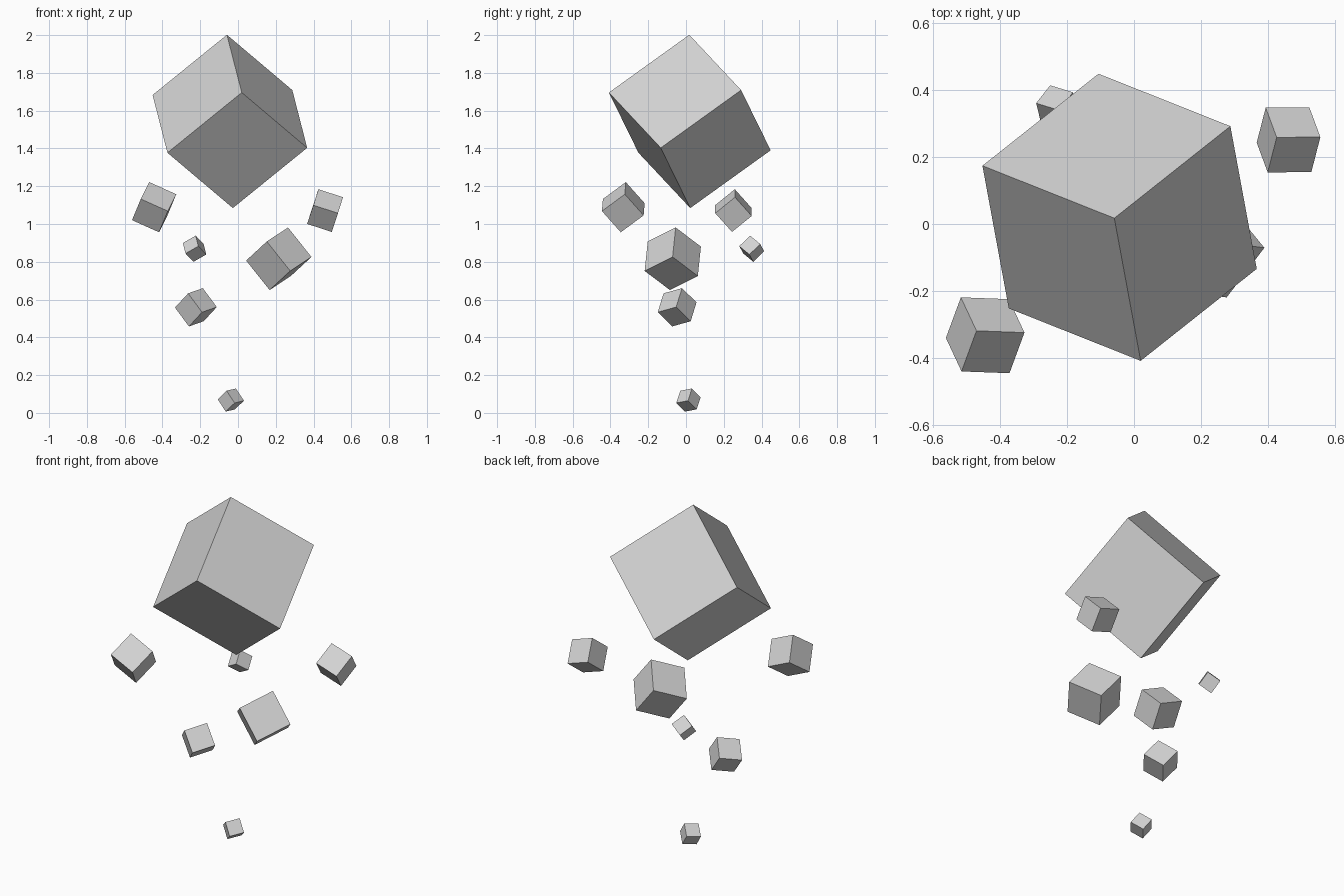
import bpy
import bmesh
from mathutils import Matrix, Vector

default = bpy.data.objects.get("Cube")
if default:
    bpy.data.objects.remove(default, do_unlink=True)

# One plain grey for every cube
grey = bpy.data.materials.new("light_grey")
grey.use_nodes = True
colour = (0.65, 0.65, 0.65, 1.0)
grey.diffuse_color = colour
grey.node_tree.nodes["Principled BSDF"].inputs["Base Color"].default_value = colour


def add_cube(name, side, centre, edge_a, edge_b):
    """Cube whose edges follow edge_a, edge_b and their normal."""
    a = Vector(edge_a).normalized()
    b = Vector(edge_b)
    b = (b - a * b.dot(a)).normalized()
    turn = Matrix((a, b, a.cross(b))).transposed()
    mesh = bpy.data.meshes.new(name)
    bm = bmesh.new()
    bmesh.ops.create_cube(bm, size=side)
    bm.to_mesh(mesh)
    bm.free()
    mesh.materials.append(grey)
    obj = bpy.data.objects.new(name, mesh)
    obj.matrix_world = Matrix.Translation(centre) @ turn.to_4x4()
    bpy.context.collection.objects.link(obj)


# Large cube on top
add_cube("large_cube", 0.53, (-0.043, 0.02, 1.543),
         (-0.395, 0.157, -0.32), (0.35, 0.273, -0.29))

# Pair of cubes floating below it, one on each side
add_cube("right_cube", 0.157, (-0.444, -0.332, 1.089),
         (-0.045, -0.122, -0.09), (0.143, -0.005, -0.064))
add_cube("left_cube", 0.137, (0.461, 0.251, 1.071),
         (-0.027, -0.105, -0.085), (0.13, 0.0, -0.043))

# Cubes of the falling trail
add_cube("middle_cube", 0.2, (0.216, -0.07, 0.816),
         (-0.122, 0.016, 0.153), (-0.111, -0.149, -0.077))
add_cube("back_cube", 0.081, (-0.23, 0.348, 0.869),
         (-0.84, 0.26, -0.48), (0.51, 0.66, -0.55))
add_cube("lower_cube", 0.128, (-0.223, -0.047, 0.559),
         (-0.074, 0.031, 0.1), (-0.079, -0.1, -0.029))
add_cube("bottom_cube", 0.08, (-0.038, 0.013, 0.068),
         (-0.042, 0.021, 0.064), (-0.048, -0.064, -0.015))
